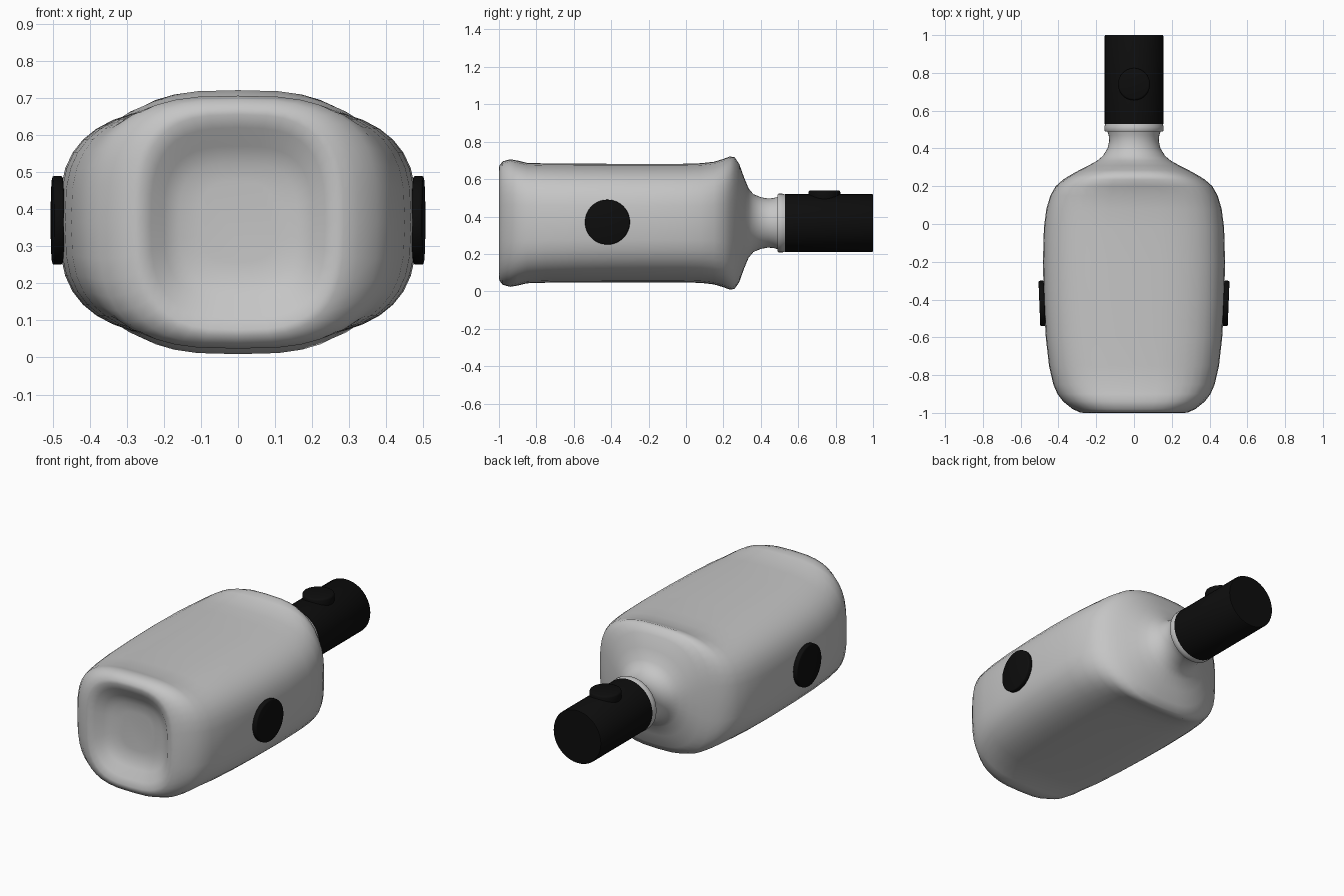
import bpy, bmesh, math
from mathutils import Matrix, Vector

if "Cube" in bpy.data.objects:
    bpy.data.objects.remove(bpy.data.objects["Cube"])

ZC = 0.365   # height of the bottle axis
SEG = 40


def material(name, rgb):
    m = bpy.data.materials.new(name)
    m.diffuse_color = (*rgb, 1)
    m.use_nodes = True
    m.node_tree.nodes["Principled BSDF"].inputs["Base Color"].default_value = m.diffuse_color
    return m


GREY = material("light grey", (0.56, 0.56, 0.56))
BLACK = material("black", (0.004, 0.004, 0.004))


def finish(name, bm, mat, angle):
    bmesh.ops.recalc_face_normals(bm, faces=bm.faces)
    me = bpy.data.meshes.new(name)
    bm.to_mesh(me)
    bm.free()
    ob = bpy.data.objects.new(name, me)
    bpy.context.collection.objects.link(ob)
    me.materials.append(mat)
    bpy.ops.object.select_all(action='DESELECT')
    ob.select_set(True)
    bpy.context.view_layer.objects.active = ob
    bpy.ops.object.shade_smooth_by_angle(angle=math.radians(angle))
    return ob


def loft(name, rings, mat, angle=40):
    """Skin superellipse rings (y, half width, half height, exponent)."""
    bm = bmesh.new()
    loops = []
    for y, a, b, n in rings:
        loop = []
        for i in range(SEG):
            t = 2 * math.pi * i / SEG
            c, s = math.cos(t), math.sin(t)
            x = a * math.copysign(abs(c) ** (2 / n), c)
            z = b * math.copysign(abs(s) ** (2 / n), s)
            loop.append(bm.verts.new((x, y, ZC + z)))
        loops.append(loop)
    for p, q in zip(loops, loops[1:]):
        for i in range(SEG):
            j = (i + 1) % SEG
            bm.faces.new((p[i], p[j], q[j], q[i]))
    bm.faces.new(loops[0])
    bm.faces.new(loops[-1])
    return finish(name, bm, mat, angle)


def disc(name, centre, axis, radius, depth, mat, bevel):
    """Short cylinder with softened rims, pointing along axis."""
    bm = bmesh.new()
    bmesh.ops.create_cone(bm, cap_ends=True, segments=48, radius1=radius,
                          radius2=radius, depth=depth)
    rim = [e for e in bm.edges if abs(e.verts[0].co.z - e.verts[1].co.z) < 1e-5]
    bmesh.ops.bevel(bm, geom=rim, offset=bevel, segments=2, profile=0.5,
                    affect='EDGES')
    rot = Vector((0, 0, 1)).rotation_difference(Vector(axis)).to_matrix().to_4x4()
    bm.transform(Matrix.Translation(centre) @ rot)
    return finish(name, bm, mat, 50)


# bottle body: dished base, rounded box belly, flared shoulder, round neck
loft("bottle_body", [
    (-0.925, 0.10, 0.11, 3), (-0.93, 0.16, 0.16, 3), (-0.95, 0.20, 0.205, 3),
    (-0.985, 0.235, 0.255, 3), (-1.0, 0.265, 0.29, 3), (-0.998, 0.285, 0.307, 3),
    (-0.98, 0.325, 0.33, 3), (-0.94, 0.375, 0.341, 3), (-0.90, 0.405, 0.334, 3),
    (-0.85, 0.427, 0.322, 3), (-0.75, 0.45, 0.319, 3), (-0.60, 0.467, 0.318, 3),
    (-0.40, 0.478, 0.317, 3), (-0.20, 0.482, 0.317, 3), (-0.02, 0.477, 0.317, 3),
    (0.08, 0.464, 0.320, 3), (0.15, 0.443, 0.328, 3), (0.20, 0.415, 0.343, 3),
    (0.235, 0.375, 0.356, 3), (0.26, 0.335, 0.352, 2.9), (0.285, 0.29, 0.315, 2.7),
    (0.31, 0.24, 0.245, 2.4), (0.335, 0.195, 0.185, 2.2), (0.36, 0.165, 0.155, 2),
    (0.40, 0.14, 0.138, 2), (0.44, 0.131, 0.131, 2), (0.47, 0.134, 0.134, 2),
    (0.495, 0.142, 0.142, 2),
], GREY, 60)

# collar under the cap
loft("neck_collar", [(0.488, 0.13, 0.13, 2), (0.49, 0.153, 0.153, 2),
                     (0.496, 0.157, 0.157, 2), (0.515, 0.157, 0.157, 2),
                     (0.532, 0.152, 0.152, 2)], GREY)

# cap with a round button on top
loft("cap", [(0.53, 0.155, 0.155, 2), (0.995, 0.155, 0.155, 2),
             (1.0, 0.152, 0.152, 2)], BLACK)
disc("cap_button", (0, 0.74, 0.505), (0, 0, 1), 0.085, 0.07, BLACK, 0.01)

# round side plates
for side, label in ((1, "right"), (-1, "left")):
    disc(f"{label}_side_disc", (side * 0.487, -0.42, 0.37), (side, -0.04, 0),
         0.12, 0.028, BLACK, 0.006)
